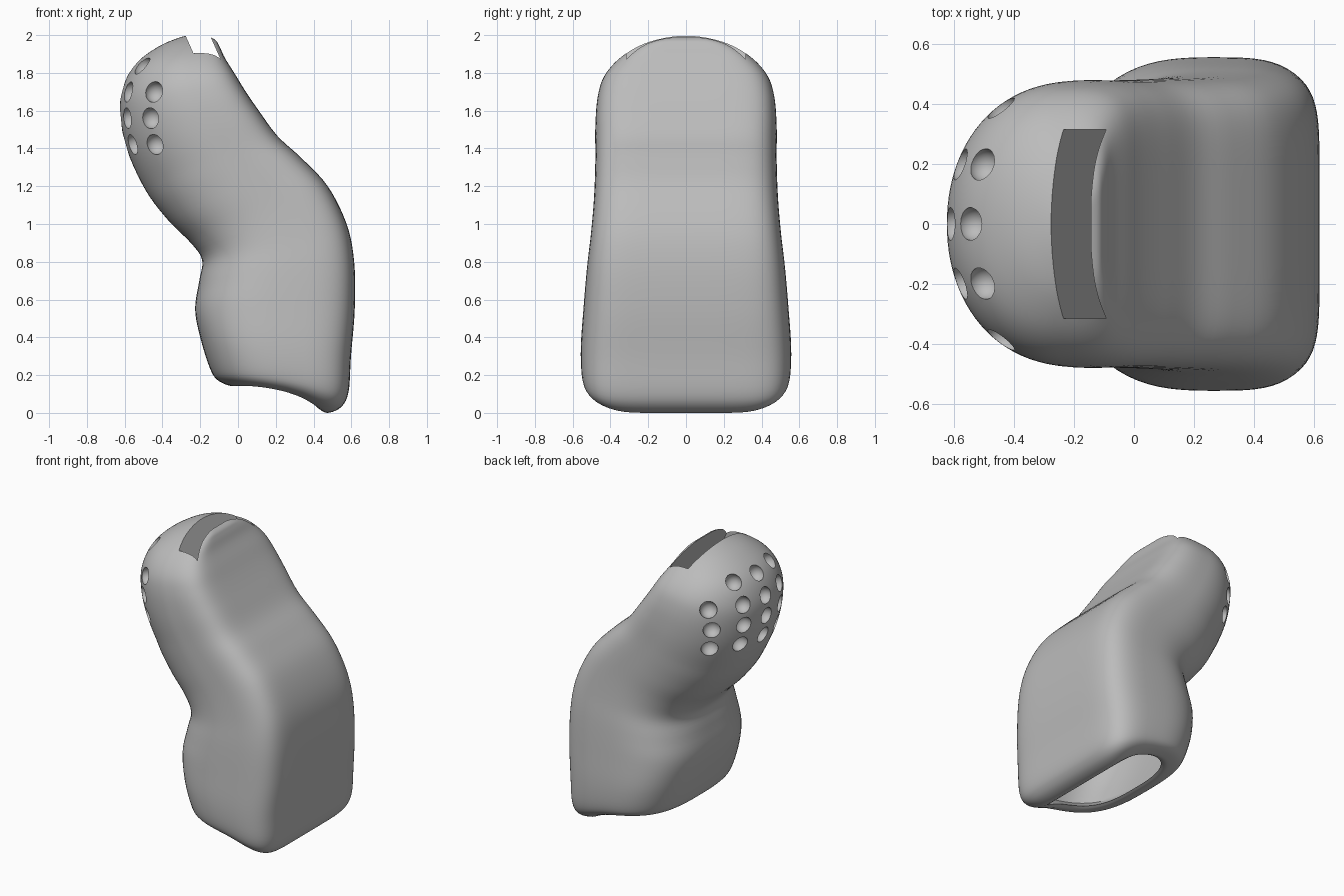
import bpy, bmesh, math
from mathutils import Vector, Matrix
from mathutils.bvhtree import BVHTree

cube = bpy.data.objects.get("Cube")
if cube:
    bpy.data.objects.remove(cube, do_unlink=True)

grey = bpy.data.materials.new("plain grey")
grey.use_nodes = True
grey.diffuse_color = (0.5, 0.5, 0.5, 1)
grey.node_tree.nodes["Principled BSDF"].inputs["Base Color"].default_value = (0.5, 0.5, 0.5, 1)

# Sections from rim to crown: left x, left z, right x, right z, half width
SECTIONS = [
    (0, .15, .43, .02, .41), (-.04, .143, .475, 0, .45), (-.11, .175, .545, .03, .52),
    (-.15, .24, .585, .11, .55), (-.2, .4, .598, .3, .557), (-.227, .55, .618, .55, .543),
    (-.205, .7, .615, .8, .525), (-.19, .81, .575, 1, .505), (-.25, .9, .475, 1.2, .49),
    (-.37, 1.02, .335, 1.35, .483), (-.49, 1.18, .21, 1.465, .48), (-.59, 1.4, .11, 1.6, .48),
    (-.625, 1.6, .035, 1.71, .468), (-.605, 1.735, -.02, 1.8, .435), (-.54, 1.85, -.07, 1.88, .36),
    (-.42, 1.94, -.1, 1.945, .25), (-.3, 1.99, -.125, 1.978, .14), (-.22, 2.005, -.19, 2.005, .01)]
SIDES = 96
STEPS = 5


def smooth_rows(rows):
    """Catmull-Rom interpolation through the section rows."""
    result = []
    last = len(rows) - 1
    for i in range(last):
        a, b, c, d = (rows[max(0, min(last, i + k))] for k in (-1, 0, 1, 2))
        for j in range(STEPS):
            t = j / STEPS
            result.append([q + t / 2 * (r - p + t * (2 * p - 5 * q + 4 * r - s + t * (3 * (q - r) + s - p)))
                           for p, q, r, s in zip(a, b, c, d)])
    return result + [rows[-1]]


def outline(angle, dome):
    """Unit section: domed on the left, a rounded rectangle on the right."""
    c, s = math.cos(angle), math.sin(angle)
    if c > 0:
        lift = abs(s) ** 3
        u = max(0, 1 - lift * lift) ** (1 / 3)
        return u, math.copysign(lift ** (2 / 7), s)
    radius = (abs(c) ** dome + abs(s) ** dome) ** (-1 / dome)
    return c * radius, s * radius


def section_points(row):
    lx, lz, rx, rz, width = row
    left, right = Vector((lx, 0, lz)), Vector((rx, 0, rz))
    middle = left.lerp(right, 0.6)
    dome = 3 - 0.9 * max(0, min(1, (lz - 0.6) / 0.6))
    bow = 0.05 * max(0, min(1, 1.6 - lz * 4))
    points = []
    for k in range(SIDES):
        u, v = outline(math.tau * k / SIDES, dome)
        p = middle.lerp(right if u > 0 else left, abs(u))
        points.append(p + Vector((0, v * width, bow * (1 - u * u))))
    return points


def make_object(name, bm):
    bmesh.ops.recalc_face_normals(bm, faces=bm.faces)
    mesh = bpy.data.meshes.new(name)
    bm.to_mesh(mesh)
    bm.free()
    mesh.materials.append(grey)
    obj = bpy.data.objects.new(name, mesh)
    bpy.context.collection.objects.link(obj)
    return obj


# Hollow body: inner wall down to the rim, then the outer skin up to the crown
wall = 0.045
inner = [(lx + wall, lz, rx - wall, rz, w - wall) for lx, lz, rx, rz, w in SECTIONS[3:10]]
rows = smooth_rows(inner[::-1]) + smooth_rows(SECTIONS)
bm = bmesh.new()
rings = [[bm.verts.new(p) for p in section_points(row)] for row in rows]
for low, high in zip(rings, rings[1:]):
    for k in range(SIDES):
        m = (k + 1) % SIDES
        bm.faces.new((low[k], low[m], high[m], high[k]))
bm.faces.new(rings[0])
bm.faces.new(rings[-1])
bmesh.ops.recalc_face_normals(bm, faces=bm.faces)
surface = BVHTree.FromBMesh(bm)
body = make_object("shell_body", bm)

# Round dimples in a grid over the domed side, the outer columns leaning out
bm = bmesh.new()
for y in (-.38, -.2, 0, .2, .38):
    for z in (1.42, 1.56, 1.7, 1.84):
        outer = abs(y) > .3
        if outer and z > 1.8:
            continue
        lean = 1 + (z - 1.56) * .2 if outer else 1
        spot, normal, _, _ = surface.ray_cast(Vector((-2, y * lean, z)), Vector((1, 0, 0)))
        bmesh.ops.create_uvsphere(bm, u_segments=24, v_segments=14, radius=0.056,
                                  matrix=Matrix.Translation(spot - normal * 0.012))
dimples = make_object("dimple_cutter", bm)

# Deep slanted slot across the crown, leaving a thin lip
bm = bmesh.new()
tilt = Matrix.Translation((-.134, 0, 1.82)) @ Matrix.Rotation(math.radians(-24), 4, "Y")
bmesh.ops.create_cube(bm, size=1, matrix=tilt @ Matrix.Diagonal((.118, .63, .6, 1)))
slot = make_object("slot_cutter", bm)

for cutter in (dimples, slot):
    cut = body.modifiers.new(cutter.name, "BOOLEAN")
    cut.operation = "DIFFERENCE"
    cut.solver = "EXACT"
    cut.object = cutter

# Apply the cuts and shade
bpy.context.view_layer.update()
graph = bpy.context.evaluated_depsgraph_get()
finished = bpy.data.meshes.new_from_object(body.evaluated_get(graph))
body.modifiers.clear()
body.data = finished
for cutter in (dimples, slot):
    bpy.data.objects.remove(cutter, do_unlink=True)
bpy.ops.object.select_all(action="DESELECT")
body.select_set(True)
bpy.context.view_layer.objects.active = body
bpy.ops.object.shade_smooth_by_angle(angle=math.radians(35))
